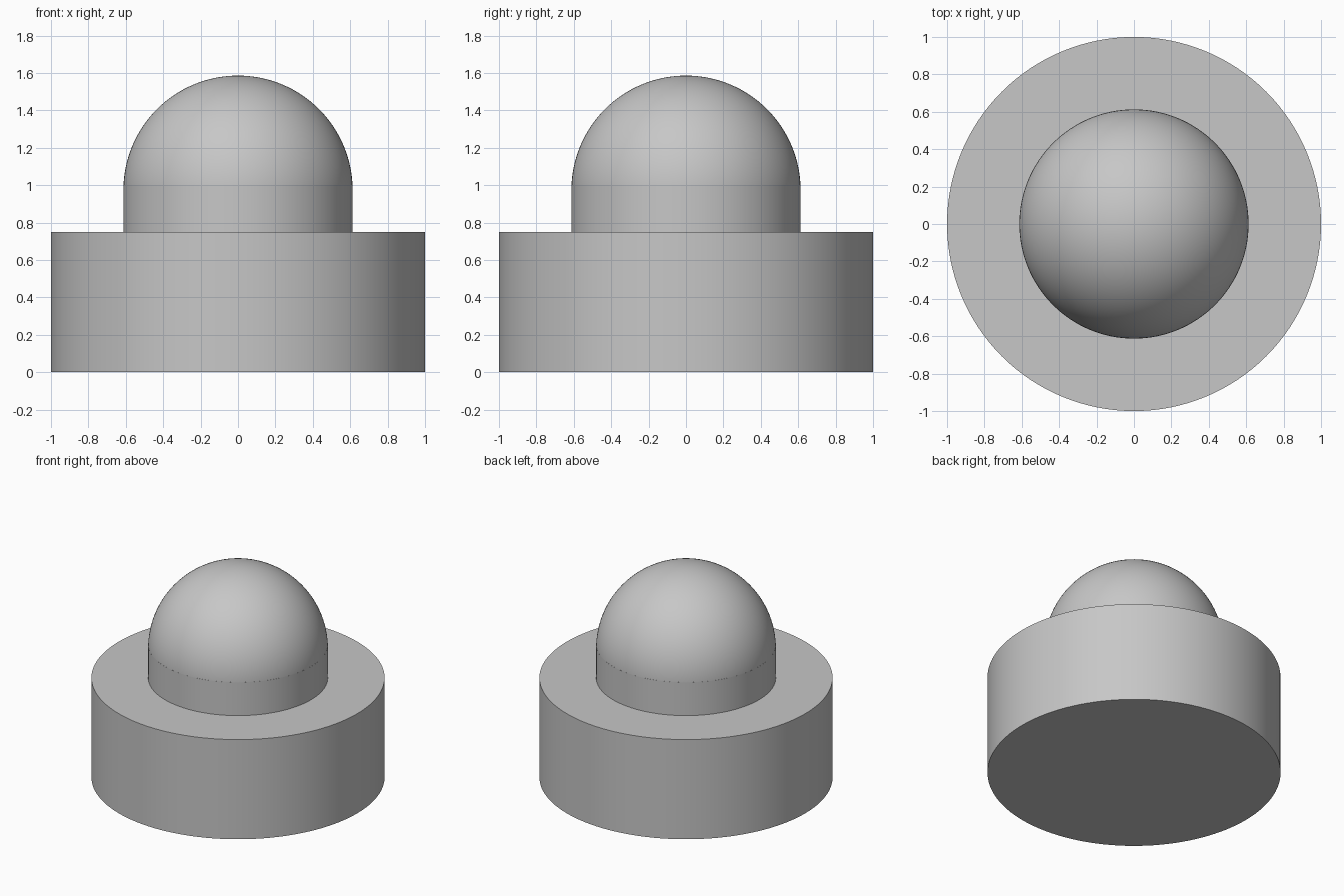
import bpy
import bmesh
import math

if "Cube" in bpy.data.objects:
    bpy.data.objects.remove(bpy.data.objects["Cube"], do_unlink=True)

SIDES = 128
BASE_RADIUS, BASE_TOP = 1.0, 0.75
NECK_RADIUS, NECK_TOP = 0.613, 1.0
DOME_CENTRE, DOME_RADIUS = 0.973, 0.613

grey = bpy.data.materials.new("plain_grey")
grey.use_nodes = True
colour = (0.57, 0.57, 0.57, 1)
grey.diffuse_color = colour
grey.node_tree.nodes["Principled BSDF"].inputs["Base Color"].default_value = colour


def finish(obj, name):
    obj.name = name
    obj.data.name = name
    obj.data.materials.append(grey)
    bpy.ops.object.select_all(action="DESELECT")
    obj.select_set(True)
    bpy.context.view_layer.objects.active = obj
    bpy.ops.object.shade_smooth_by_angle(angle=math.radians(30))


def drum(name, radius, bottom, top):
    bpy.ops.mesh.primitive_cylinder_add(
        vertices=SIDES, radius=radius, depth=top - bottom,
        location=(0, 0, (bottom + top) / 2))
    finish(bpy.context.object, name)


# Wide base and the short neck standing on it
drum("base", BASE_RADIUS, 0, BASE_TOP)
drum("neck", NECK_RADIUS, BASE_TOP, NECK_TOP)

# Dome: a sphere cut level with the top of the neck
bpy.ops.mesh.primitive_uv_sphere_add(
    segments=SIDES, ring_count=SIDES // 2, radius=DOME_RADIUS,
    location=(0, 0, DOME_CENTRE))
dome = bpy.context.object
bm = bmesh.new()
bm.from_mesh(dome.data)
bmesh.ops.bisect_plane(
    bm, geom=bm.verts[:] + bm.edges[:] + bm.faces[:],
    plane_co=(0, 0, NECK_TOP - DOME_CENTRE), plane_no=(0, 0, 1),
    clear_inner=True)
bm.to_mesh(dome.data)
bm.free()
finish(dome, "dome")
